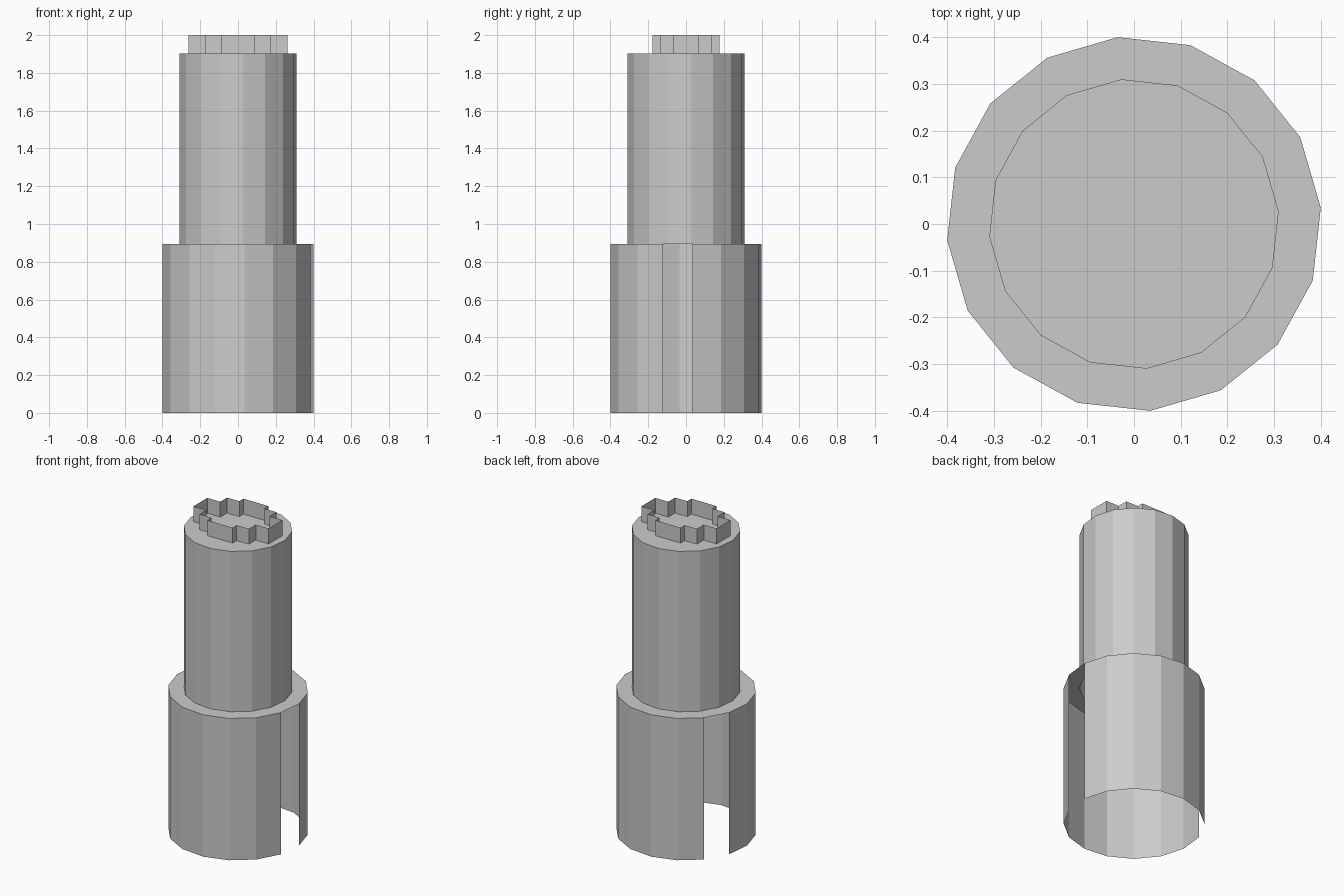
import bpy
import bmesh
from math import cos, sin, radians

cube = bpy.data.objects.get("Cube")
if cube:
    bpy.data.objects.remove(cube, do_unlink=True)

SIDES = 16
TURN = radians(5)
OUTER, INNER = 0.4015, 0.311
SHOULDER_Z, SHAFT_Z, TOP_Z = 0.893, 1.903, 2.0

grey = bpy.data.materials.new("plain grey")
grey.use_nodes = True
grey.diffuse_color = (0.6, 0.6, 0.6, 1)
grey.node_tree.nodes["Principled BSDF"].inputs["Base Color"].default_value = (0.6, 0.6, 0.6, 1)


def circle(radius):
    """Outline of the faceted tube, counter-clockwise."""
    step = radians(360 / SIDES)
    return [(radius * cos(TURN + i * step), radius * sin(TURN + i * step))
            for i in range(SIDES)]


def add_ring(bm, outline, z):
    return [bm.verts.new((x, y, z)) for x, y in outline]


def bridge(bm, low, high, skip=()):
    """Quads between two rings, leaving out the skipped sides."""
    n = len(low)
    for i in range(n):
        if i not in skip:
            j = (i + 1) % n
            bm.faces.new((low[i], low[j], high[j], high[i]))


def finish(bm, name):
    mesh = bpy.data.meshes.new(name)
    bm.to_mesh(mesh)
    bm.free()
    mesh.materials.append(grey)
    obj = bpy.data.objects.new(name, mesh)
    bpy.context.collection.objects.link(obj)
    return obj


# Lower sleeve: thin, open below, with two open slots, and a flat shoulder
bm = bmesh.new()
foot = add_ring(bm, circle(OUTER), 0)
rim = add_ring(bm, circle(OUTER), SHOULDER_Z)
neck = add_ring(bm, circle(INNER), SHOULDER_Z)
bridge(bm, foot, rim, skip=(6, 15))
bridge(bm, rim, neck)
finish(bm, "lower_sleeve")

# Upper shaft with a closed top
bm = bmesh.new()
base = add_ring(bm, circle(INNER), SHOULDER_Z)
top = add_ring(bm, circle(INNER), SHAFT_Z)
bridge(bm, base, top)
bm.faces.new(top)
finish(bm, "upper_shaft")

# Stepped thin collar: one quarter of the outline, mirrored around
quarter = [(0.262, 0.069), (0.172, 0.069), (0.172, 0.137),
           (0.087, 0.137), (0.087, 0.178)]
half = quarter + [(-x, y) for x, y in reversed(quarter)]
outline = half + [(-x, -y) for x, y in half]
bm = bmesh.new()
bridge(bm, add_ring(bm, outline, SHAFT_Z), add_ring(bm, outline, TOP_Z))
finish(bm, "stepped_collar")
